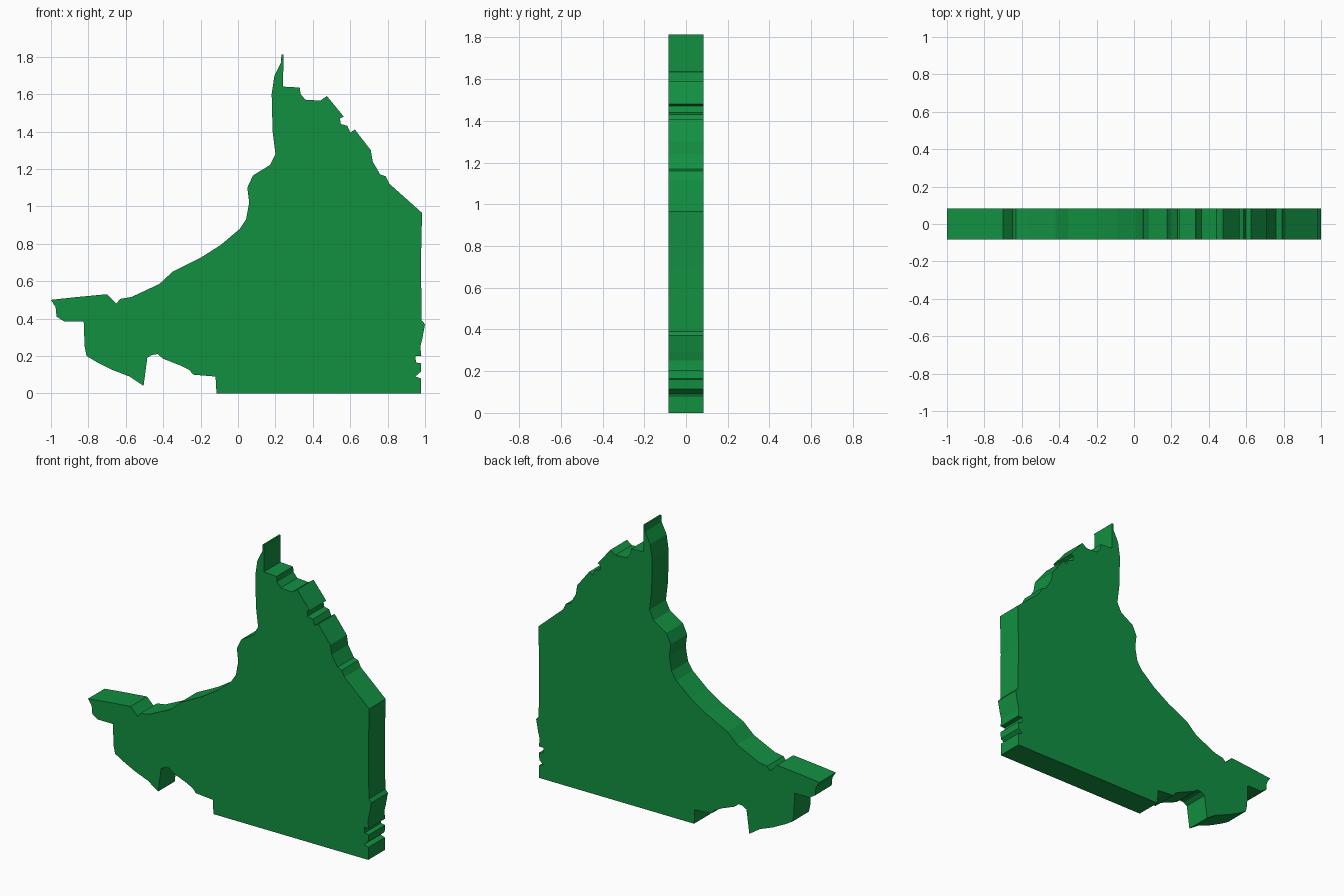
import bpy, bmesh

HALF_DEPTH = 0.083

# Outline split into its natural edges, as (x, z), running clockwise from the base's left corner
lower_edge = [(-.115, 0), (-.12, .09), (-.24, .10), (-.26, .125), (-.31, .15), (-.40, .185),
              (-.43, .21), (-.46, .205), (-.485, .19), (-.505, .04), (-.58, .09),
              (-.67, .125), (-.76, .17), (-.81, .20), (-.82, .25), (-.825, .385)]
west_tip = [(-.93, .385), (-.97, .41), (-.975, .46), (-1, .50), (-.86, .515),
            (-.70, .53), (-.65, .48), (-.63, .505), (-.57, .515)]
left_slope = [(-.42, .585), (-.35, .65), (-.20, .725), (-.09, .795), (.01, .88),
              (.043, .93), (.06, 1.02), (.05, 1.10), (.08, 1.165), (.17, 1.22),
              (.20, 1.28), (.185, 1.40), (.18, 1.60)]
peak = [(.195, 1.70), (.23, 1.77), (.232, 1.813), (.243, 1.813), (.241, 1.64),
        (.33, 1.635), (.335, 1.60), (.36, 1.57), (.44, 1.565), (.475, 1.59)]
right_slope = [(.565, 1.48), (.545, 1.47), (.55, 1.44), (.585, 1.43), (.60, 1.395),
               (.625, 1.41), (.71, 1.30), (.72, 1.24), (.76, 1.17), (.79, 1.16),
               (.81, 1.12), (.984, .965)]
right_side = [(.978, .70), (.982, .39), (1, .37), (.985, .29), (.975, .25), (.98, .20),
              (.948, .20), (.952, .165), (.98, .16), (.977, .115), (.948, .09),
              (.978, .08), (.978, 0)]
outline = lower_edge + west_tip + left_slope + peak + right_slope + right_side

# Flat green slab: front face extruded straight back
bm = bmesh.new()
front = bm.faces.new([bm.verts.new((x, -HALF_DEPTH, z)) for x, z in outline])
back = bmesh.ops.extrude_face_region(bm, geom=[front], use_keep_orig=True)["geom"]
bmesh.ops.translate(bm, vec=(0, 2 * HALF_DEPTH, 0),
                    verts=[g for g in back if isinstance(g, bmesh.types.BMVert)])
bmesh.ops.recalc_face_normals(bm, faces=bm.faces[:])
bmesh.ops.triangulate(bm, faces=[f for f in bm.faces if len(f.verts) > 4])
mesh = bpy.data.meshes.new("region_slab")
bm.to_mesh(mesh)
bm.free()

green = bpy.data.materials.new("green")
green.diffuse_color = (0.006, 0.28, 0.053, 1)
mesh.materials.append(green)
bpy.context.collection.objects.link(bpy.data.objects.new("region_slab", mesh))
